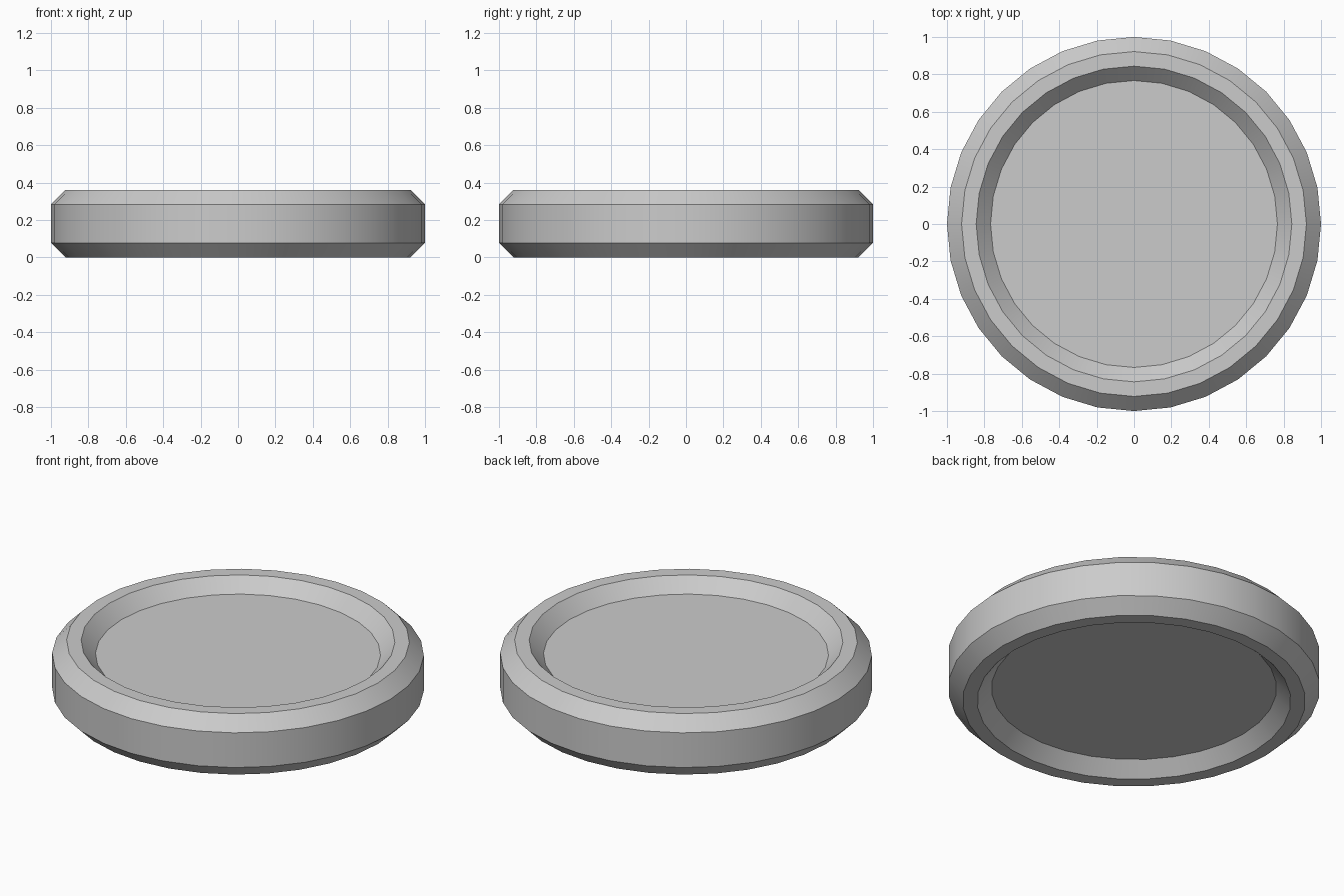
import bpy, bmesh, math

if "Cube" in bpy.data.objects:
    bpy.data.objects.remove(bpy.data.objects["Cube"])

SIDES = 32

# Half cross-section (radius, height): lower recess floor, out around the rim, upper recess floor
PROFILE = [
    (0.767, 0.078), (0.844, 0.0), (0.922, 0.0), (1.0, 0.078),
    (1.0, 0.284), (0.922, 0.362), (0.844, 0.362), (0.767, 0.284),
]

bm = bmesh.new()

# Rings of the turned disc
rings = []
for r, z in PROFILE:
    rings.append([bm.verts.new((r * math.cos(2 * math.pi * i / SIDES),
                                r * math.sin(2 * math.pi * i / SIDES), z))
                  for i in range(SIDES)])

# Bands between neighbouring rings
for a, b in zip(rings, rings[1:]):
    for i in range(SIDES):
        j = (i + 1) % SIDES
        bm.faces.new((a[i], a[j], b[j], b[i]))

# Flat recess floors, below and above
bm.faces.new(rings[0][::-1])
bm.faces.new(rings[-1])
bmesh.ops.recalc_face_normals(bm, faces=bm.faces)

mesh = bpy.data.meshes.new("recessed_disc")
bm.to_mesh(mesh)
bm.free()
disc = bpy.data.objects.new("recessed_disc", mesh)
bpy.context.collection.objects.link(disc)

# Smooth around the disc, sharp at the chamfers
bpy.context.view_layer.objects.active = disc
disc.select_set(True)
bpy.ops.object.shade_smooth_by_angle(angle=math.radians(30))
